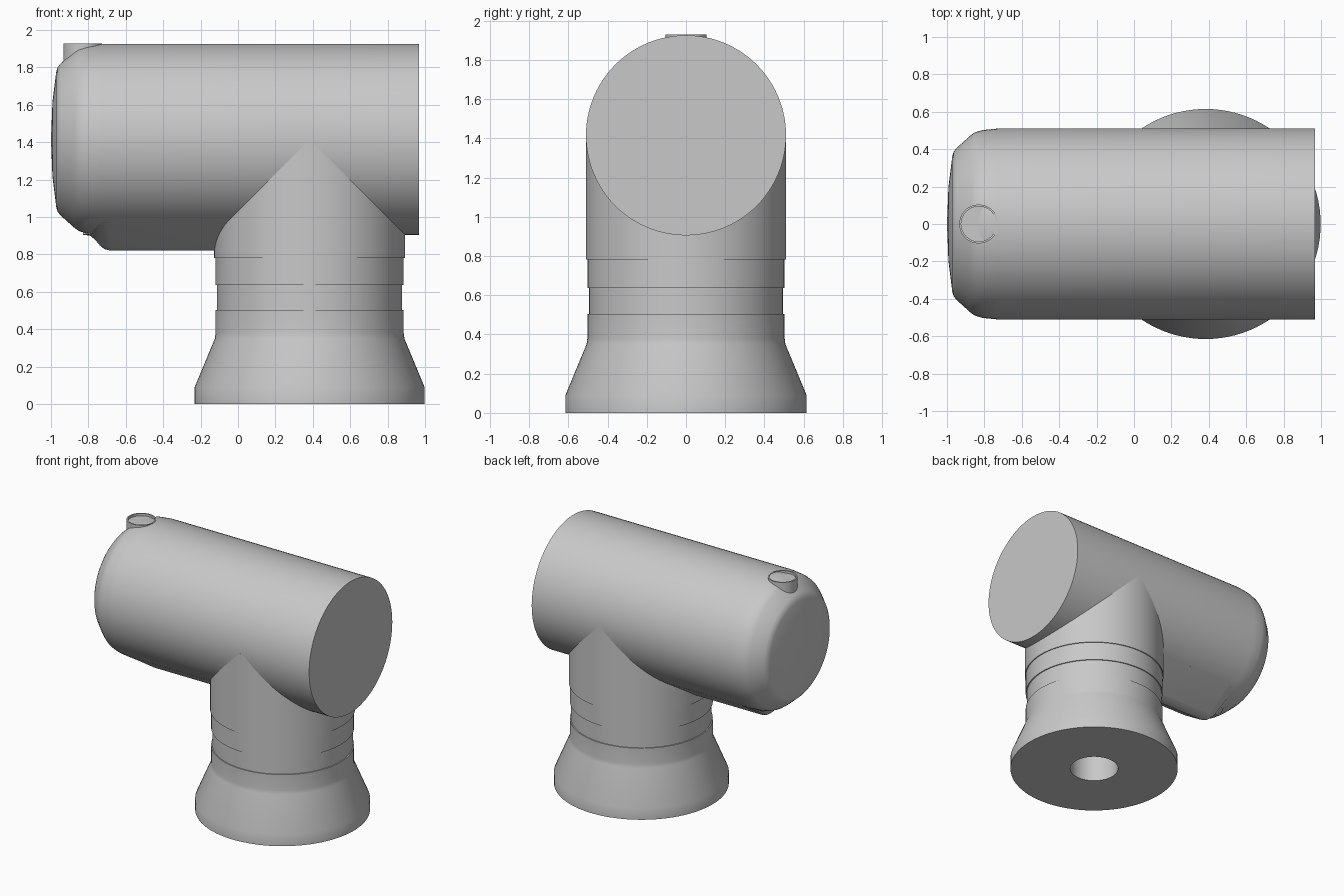
import bpy, bmesh, math
from mathutils import Matrix

cube = bpy.data.objects.get("Cube")
if cube:
    bpy.data.objects.remove(cube, do_unlink=True)

grey = bpy.data.materials.new("plain grey")
grey.use_nodes = True
colour = (0.58, 0.58, 0.58, 1)
grey.diffuse_color = colour
grey.node_tree.nodes["Principled BSDF"].inputs["Base Color"].default_value = colour

AXIS_Z, RADIUS, NECK_X = 1.415, 0.51, 0.383


def finish(name, bm, matrix):
    bmesh.ops.recalc_face_normals(bm, faces=bm.faces)
    mesh = bpy.data.meshes.new(name)
    bm.transform(matrix)
    bm.to_mesh(mesh)
    bm.free()
    mesh.materials.append(grey)
    obj = bpy.data.objects.new(name, mesh)
    bpy.context.collection.objects.link(obj)
    bpy.ops.object.select_all(action="DESELECT")
    obj.select_set(True)
    bpy.context.view_layer.objects.active = obj
    bpy.ops.object.shade_smooth_by_angle(angle=math.radians(30))
    return obj


def lathe(name, profile, matrix, segments=96):
    """Turn (radius, height) points about z; both ends lie on the axis."""
    bm = bmesh.new()
    rings = []
    for r, h in profile:
        count = segments if r > 0 else 1
        rings.append([bm.verts.new((r * math.cos(math.tau * i / segments),
                                    r * math.sin(math.tau * i / segments), h))
                      for i in range(count)])
    for a, b in zip(rings, rings[1:]):
        for i in range(segments):
            j = (i + 1) % segments
            corners = [a[i % len(a)], a[j % len(a)], b[j % len(b)], b[i % len(b)]]
            bm.faces.new(list(dict.fromkeys(corners)))
    return finish(name, bm, matrix)


# Horizontal barrel with a shallow domed, bevelled end
barrel = [(0, -1), (0.2, -0.992), (0.36, -0.972), (0.385, -0.965), (0.405, -0.95),
          (0.475, -0.872), (0.49, -0.85), (0.502, -0.81), (RADIUS, -0.73),
          (RADIUS, 0.968), (0, 0.968)]
lathe("barrel", barrel,
      Matrix.Translation((0, 0, AXIS_Z)) @ Matrix.Rotation(math.pi / 2, 4, "Y"))

# Upright neck, grooved collar, flared foot and bore
neck = [(0, 0.64), (0.176, 0.64), (0.176, 0), (0.615, 0), (0.615, 0.09),
        (0.507, 0.35), (0.503, 0.38), (0.503, 0.503), (0.495, 0.503),
        (0.495, 0.637), (0.503, 0.637), (0.503, 0.782), (RADIUS, 0.782),
        (RADIUS, 1.4), (0, 1.4)]
lathe("neck_and_foot", neck, Matrix.Translation((NECK_X, 0, 0)))

# Shallow round cup on top of the barrel
cup = [(0, 1.7), (0.104, 1.7), (0.104, 1.928), (0.094, 1.928), (0.094, 1.91), (0, 1.91)]
lathe("top_cup", cup, Matrix.Translation((-0.83, 0, 0)), 48)

# Rounded keel running tangent to the barrel's underside, fading at its front
bm = bmesh.new()
TIP = 0.1
previous = None
for x, depth in [(-0.83, 0.5), (-0.79, 0.515), (-0.765, 0.535), (-0.74, 0.565),
                 (-0.715, 0.586), (-0.68, 0.595), (NECK_X, 0.595)]:
    centre = depth - TIP
    angle = math.acos(min(1, (RADIUS - TIP) / centre))
    section = [(0, 0), (-RADIUS * math.sin(angle), -RADIUS * math.cos(angle))]
    for i in range(13):
        a = angle * (i / 6 - 1)
        section.append((TIP * math.sin(a), -centre - TIP * math.cos(a)))
    section.append((RADIUS * math.sin(angle), -RADIUS * math.cos(angle)))
    ring = [bm.verts.new((x, y, z)) for y, z in section]
    if previous:
        for i in range(len(ring)):
            j = (i + 1) % len(ring)
            bm.faces.new((previous[i], previous[j], ring[j], ring[i]))
    else:
        bm.faces.new(ring)
    previous = ring
bm.faces.new(previous)
finish("keel", bm, Matrix.Translation((0, 0, AXIS_Z)))
